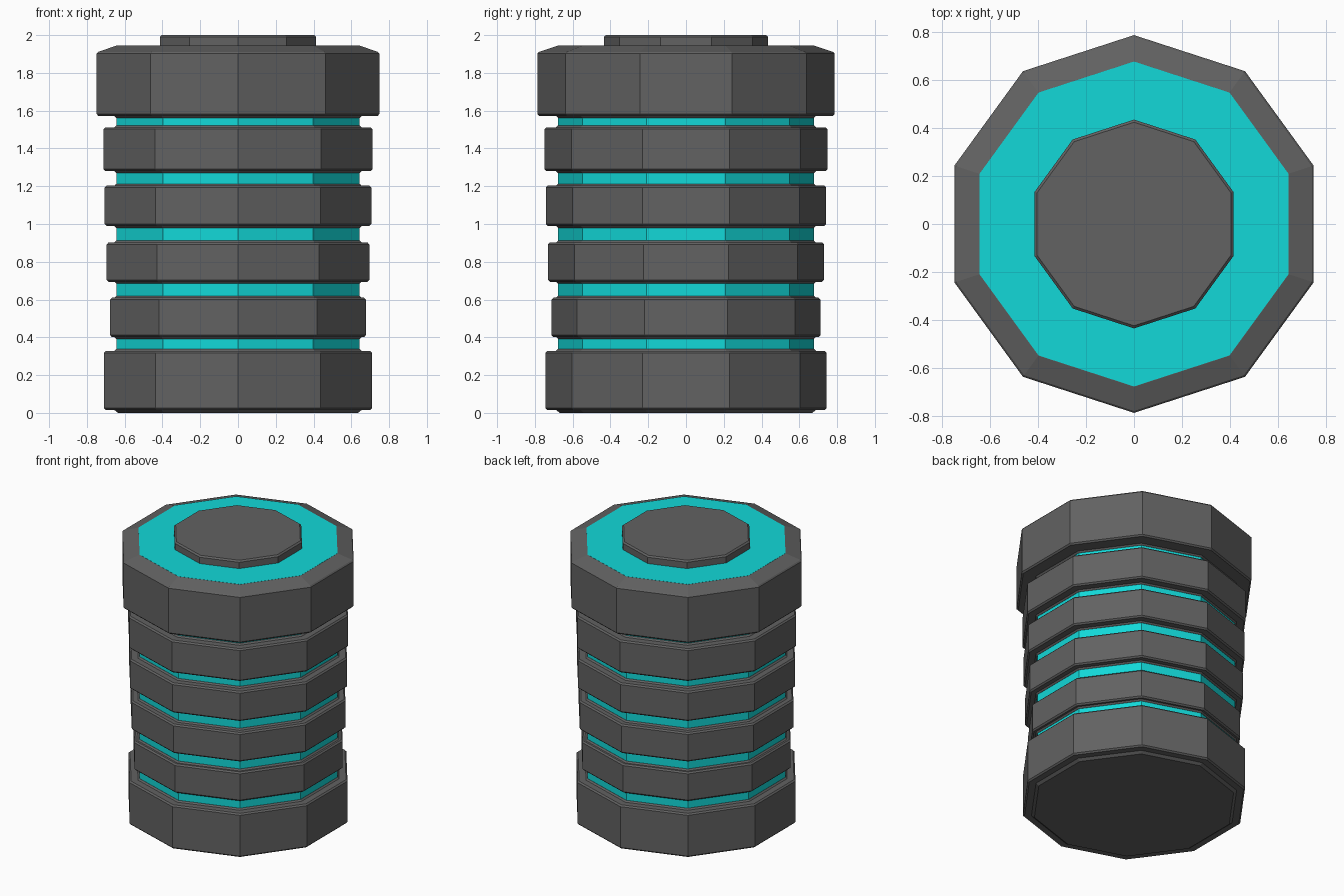
import bpy
import bmesh
import math

SIDES = 10
CORE_R = 0.678
EDGE = 0.01

cube = bpy.data.objects.get("Cube")
if cube:
    bpy.data.objects.remove(cube, do_unlink=True)


def make_material(name, colour):
    mat = bpy.data.materials.new(name)
    mat.use_nodes = True
    mat.diffuse_color = colour
    bsdf = next(n for n in mat.node_tree.nodes if n.type == "BSDF_PRINCIPLED")
    bsdf.inputs["Base Color"].default_value = colour
    return mat


grey = make_material("dark grey", (0.122, 0.122, 0.122, 1))
cyan = make_material("glowing cyan", (0.006, 0.69, 0.69, 1))


def lathe(name, profile, mat):
    """Ten-sided solid from (radius, z) points listed bottom to top."""
    bm = bmesh.new()
    loops = []
    for r, z in profile:
        angles = [math.pi / 2 + math.tau * i / SIDES for i in range(SIDES)]
        loops.append([bm.verts.new((r * math.cos(a), r * math.sin(a), z)) for a in angles])
    for low, high in zip(loops, loops[1:]):
        for i in range(SIDES):
            j = (i + 1) % SIDES
            bm.faces.new((low[i], low[j], high[j], high[i]))
    bm.faces.new(loops[0][::-1])
    bm.faces.new(loops[-1])
    mesh = bpy.data.meshes.new(name)
    bm.to_mesh(mesh)
    bm.free()
    mesh.materials.append(mat)
    obj = bpy.data.objects.new(name, mesh)
    bpy.context.collection.objects.link(obj)
    return obj


def rim_below(r, z):
    """Fillet out of the core and chamfer up to the outer radius."""
    return [(CORE_R, z - EDGE), (CORE_R + EDGE, z), (r - EDGE, z), (r, z + EDGE)]


def rim_above(r, z):
    return [(r, z - EDGE), (r - EDGE, z), (CORE_R + EDGE, z), (CORE_R, z + EDGE)]


# Inner core, exposed in the grooves and on top
lathe("inner_core", [(CORE_R - EDGE, 0.05), (CORE_R - 0.001, 0.06),
                     (CORE_R - 0.001, 1.945)], cyan)

# Base
lathe("base", [(CORE_R - EDGE, 0)] + rim_below(0.745, 0.015)[1:]
      + rim_above(0.745, 0.328), grey)

# Stacked rings, widening upward
rings = [(0.712, 0.402, 0.61), (0.731, 0.694, 0.902),
         (0.742, 0.99, 1.203), (0.748, 1.28, 1.512)]
for n, (r, low, high) in enumerate(rings, 1):
    lathe(f"ring_{n}", rim_below(r, low) + rim_above(r, high), grey)

# Heavy top collar with sloped shoulder, ending flush with the core
lathe("top_collar", rim_below(0.787, 1.572)
      + [(0.787, 1.902), (0.779, 1.911), (CORE_R, 1.944)], grey)

# Raised lid button
lathe("lid_button", [(0.435, 1.93), (0.435, 1.99), (0.424, 2.0)], grey)
